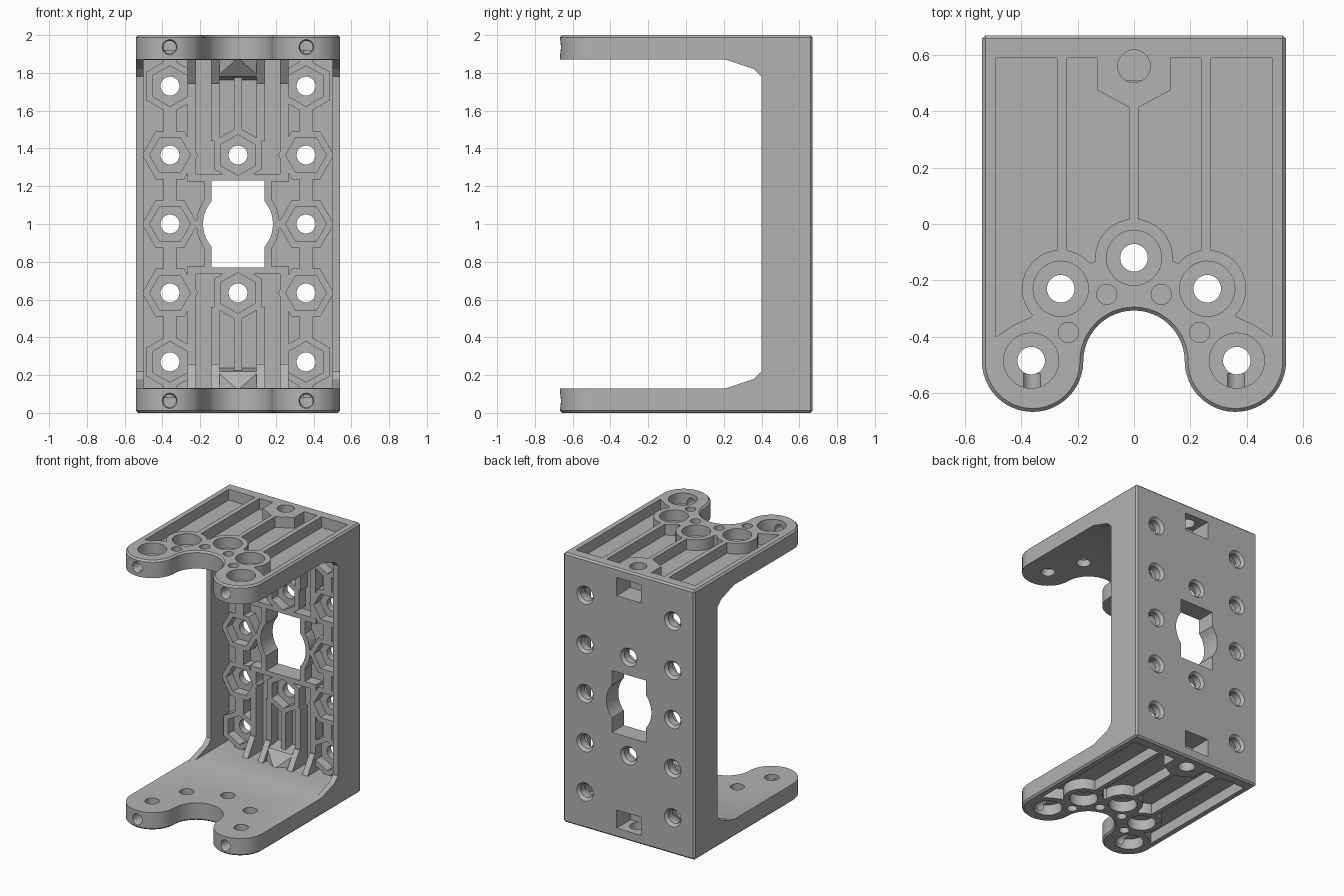
import bpy, bmesh
from math import cos, sin, pi

if "Cube" in bpy.data.objects:
    bpy.data.objects.remove(bpy.data.objects["Cube"])

grey = bpy.data.materials.new("plain grey")
grey.use_nodes = True
colour = (0.45, 0.45, 0.45, 1)
grey.diffuse_color = colour
grey.node_tree.nodes["Principled BSDF"].inputs["Base Color"].default_value = colour


def arc(x, y, r, start=0, end=2 * pi, n=32):
    """Points on an arc; a full circle leaves out the repeated end."""
    full = abs(end - start) > 6.28
    return [(x + r * cos(start + (end - start) * i / n),
             y + r * sin(start + (end - start) * i / n)) for i in range(n + (not full))]


def rect(x0, x1, y0, y1):
    return [(x0, y0), (x1, y0), (x1, y1), (x0, y1)]


def hexagon(x, z, r, turn):
    return arc(x, z, r, turn, turn + 2 * pi, 6)


def prism(bm, pts, axis, lo, hi):
    """Extrude a 2D outline along an axis."""
    place = {"x": lambda a, b, c: (c, a, b),
             "y": lambda a, b, c: (a, c, b),
             "z": lambda a, b, c: (a, b, c)}[axis]
    low = [bm.verts.new(place(a, b, lo)) for a, b in pts]
    high = [bm.verts.new(place(a, b, hi)) for a, b in pts]
    faces = [bm.faces.new(low), bm.faces.new(high)]
    for i in range(len(pts)):
        j = (i + 1) % len(pts)
        faces.append(bm.faces.new((low[i], low[j], high[j], high[i])))
    bmesh.ops.recalc_face_normals(bm, faces=faces)


def cone(bm, x, z, r0, r1, y0, y1):
    """Tapered round along y, for countersinks."""
    rings = [[bm.verts.new((a, y, b)) for a, b in arc(x, z, r)] for r, y in ((r0, y0), (r1, y1))]
    faces = [bm.faces.new(ring) for ring in rings]
    for i in range(len(rings[0])):
        j = (i + 1) % len(rings[0])
        faces.append(bm.faces.new((rings[0][i], rings[0][j], rings[1][j], rings[1][i])))
    bmesh.ops.recalc_face_normals(bm, faces=faces)


def finish(bm, name):
    mesh = bpy.data.meshes.new(name)
    bm.to_mesh(mesh)
    bm.free()
    mesh.materials.append(grey)
    obj = bpy.data.objects.new(name, mesh)
    bpy.context.scene.collection.objects.link(obj)
    return obj


def combine(target, bm, op):
    """Boolean the target with loose prisms, then drop them."""
    tool = finish(bm, "cutter")
    tool.hide_render = True
    mod = target.modifiers.new("boolean", "BOOLEAN")
    mod.operation, mod.object, mod.solver, mod.use_self = op, tool, "EXACT", True
    bpy.context.view_layer.objects.active = target
    bpy.ops.object.modifier_apply(modifier=mod.name)
    bpy.data.objects.remove(tool)


SIDES = (-1, 1)
FRONT, FLOOR = 0.53, 0.61      # rib front and recess floor of the back wall
TIP_X, TIP_Y, TIP_R = 0.36, -0.487, 0.18


def flip(z, up):
    return z if up > 0 else 2 - z


# Block with the two-lobed plate outline and chamfered outer edges
outline = ([(0.54, 0.67), (-0.54, 0.67)]
           + arc(-TIP_X, TIP_Y, TIP_R, pi, 2 * pi, 24)
           + arc(0, TIP_Y, TIP_R, pi, 0, 24)[1:-1]
           + arc(TIP_X, TIP_Y, TIP_R, -pi, 0, 24))
bm = bmesh.new()
prism(bm, outline, "z", 0, 2)
edges = [e for e in bm.edges
         if e.verts[0].co.z == e.verts[1].co.z or min(v.co.y for v in e.verts) > 0.6]
bmesh.ops.bevel(bm, geom=edges, offset=0.012, segments=1, affect="EDGES")
bracket = finish(bm, "bracket")

# Opening between the plates, with sloped corners
half = [(-0.8, 0.13), (0.21, 0.13), (0.36, 0.18), (0.4, 0.22)]
bm = bmesh.new()
prism(bm, half + [(y, 2 - z) for y, z in reversed(half)], "x", -0.7, 0.7)
combine(bracket, bm, "DIFFERENCE")

# Recess in the back wall, leaving thin side walls
bm = bmesh.new()
prism(bm, rect(-0.5, 0.5, 0.131, 1.869), "y", 0.15, FLOOR)
combine(bracket, bm, "DIFFERENCE")

# Bolt positions: x, z and hexagon turn
bolts = [(0, z, pi / 6) for z in (0.635, 1.365)]
for s in SIDES:
    bolts += [(s * 0.36, 0.27 + i * 0.365, pi / 6 if i in (0, 4) else 0) for i in range(5)]

# Ribs, hexagon sockets, window frame and small gussets
bm = bmesh.new()
for x, z, turn in bolts:
    prism(bm, hexagon(x, z, 0.148, turn), "y", FRONT, 0.63)
prism(bm, rect(-0.178, 0.178, 0.735, 1.265), "y", FRONT, 0.63)
prism(bm, arc(0, 1, 0.22), "y", FRONT, 0.63)
for s in SIDES:
    prism(bm, rect(s * 0.36 - 0.035, s * 0.36 + 0.035, 0.11, 1.89), "y", FRONT, 0.63)
    prism(bm, sorted(rect(s * 0.15, s * 0.3, 0.98, 1.02), key=lambda p: (p[1], p[0] * (1 if p[1] < 1 else -1))),
          "y", FRONT, 0.63)
    for up in SIDES:
        z0, z1 = sorted((flip(1.225, up), flip(1.265, up)))
        x0, x1 = sorted((s * 0.1, s * 0.27))
        prism(bm, rect(x0, x1, z0, z1), "y", FRONT, 0.63)
        for x, start in ((0.12, 1.44), (0.245, 1.24)):
            z0, z1 = sorted((flip(start, up), flip(1.89, up)))
            prism(bm, rect(s * x - 0.022, s * x + 0.022, z0, z1), "y", FRONT, 0.63)
            gusset = [(0.62, 1.89), (0.62, 1.74), (FRONT - 0.01, 1.74), (0.42, 1.89)]
            prism(bm, [(y, flip(z, up)) for y, z in gusset], "x", s * x - 0.022, s * x + 0.022)
for up in SIDES:
    z0, z1 = sorted((flip(1.44, up), flip(1.89, up)))
    prism(bm, rect(-0.02, 0.02, z0, z1), "y", FRONT, 0.63)
    # Pointed cover over the nut slot
    cover = [(0, 0.42, 1.88)]
    for s in SIDES:
        cover += [(s * 0.12, 0.63, 1.76), (s * 0.12, 0.63, 1.88),
                  (s * 0.11, 0.5, 1.78), (s * 0.12, 0.49, 1.88)]
    verts = [bm.verts.new((x, y, flip(z, up))) for x, y, z in cover]
    bmesh.ops.convex_hull(bm, input=verts)
combine(bracket, bm, "UNION")

# Bolt holes with hexagon traps in front and countersinks behind
bm = bmesh.new()
for x, z, turn in bolts:
    prism(bm, hexagon(x, z, 0.108, turn), "y", 0.35, 0.6)
    prism(bm, arc(x, z, 0.05), "y", 0.3, 0.8)
    cone(bm, x, z, 0.05, 0.072, 0.65, 0.675)
# Central window: a tall rectangle with bulging sides
prism(bm, rect(-0.14, 0.14, 0.77, 1.23), "y", 0.3, 0.8)
prism(bm, arc(0, 1, 0.185, n=48), "y", 0.29, 0.81)
# Nut slots opening to the rear
for up in SIDES:
    z0, z1 = sorted((flip(1.795, up), flip(1.93, up)))
    prism(bm, rect(-0.1, 0.1, z0, z1), "y", 0.51, 0.8)
combine(bracket, bm, "DIFFERENCE")

# Plate bosses shared by both plates
bosses = [(0, -0.12), (-0.26, -0.23), (0.26, -0.23), (-0.365, -0.485), (0.365, -0.485)]
pocket = [(0.49, 0.59), (0.49, -0.4), (0.43, -0.36), (0.365, -0.33), (0.32, -0.26),
          (0.26, -0.15), (0.16, -0.14), (0.1, -0.12)]
nut_boss = [(0.13, 0.7), (0.13, 0.475), (0, 0.405), (-0.13, 0.475), (-0.13, 0.7)]

for up in SIDES:
    def span(a, b):
        return sorted((flip(a, up), flip(b, up)))

    # Lightening pocket, less its bosses and ribs
    bm = bmesh.new()
    prism(bm, pocket + [(-x, y) for x, y in reversed(pocket)], "z", *span(1.92, 2.05))
    cutter = finish(bm, "pocket cutter")
    cutter.hide_render = True
    bm = bmesh.new()
    for x, y in bosses:
        prism(bm, arc(x, y, 0.138), "z", *span(1.8, 2.2))
    for x, w in ((-0.255, 0.018), (0, 0.016), (0.255, 0.018)):
        prism(bm, rect(x - w, x + w, -0.2, 0.8), "z", *span(1.81, 2.19))
    prism(bm, nut_boss, "z", *span(1.82, 2.18))
    combine(cutter, bm, "DIFFERENCE")
    bm = bmesh.new()
    bm.from_mesh(cutter.data)
    bpy.data.objects.remove(cutter)
    combine(bracket, bm, "DIFFERENCE")

    # Counterbored holes, blind holes, nut slot hole and tip holes
    bm = bmesh.new()
    for x, y in bosses:
        prism(bm, arc(x, y, 0.098), "z", *span(1.92, 2.05))
        prism(bm, arc(x, y, 0.049), "z", *span(1.75, 2.06))
    for s in SIDES:
        for x, y in ((0.097, -0.25), (0.233, -0.385)):
            prism(bm, arc(s * x, y, 0.036, n=24), "z", *span(1.93, 2.05))
        prism(bm, arc(s * 0.362, flip(1.936, up), 0.034, n=24), "y", -0.8, -0.53)
        cone(bm, s * 0.362, flip(1.936, up), 0.048, 0.034, -0.69, -0.645)
    prism(bm, arc(0, 0.56, 0.058), "z", *span(1.86, 2.05))
    combine(bracket, bm, "DIFFERENCE")

# Smooth round walls, crisp edges
bpy.ops.object.select_all(action="DESELECT")
bracket.select_set(True)
bpy.context.view_layer.objects.active = bracket
bpy.ops.object.shade_smooth_by_angle(angle=0.4)
